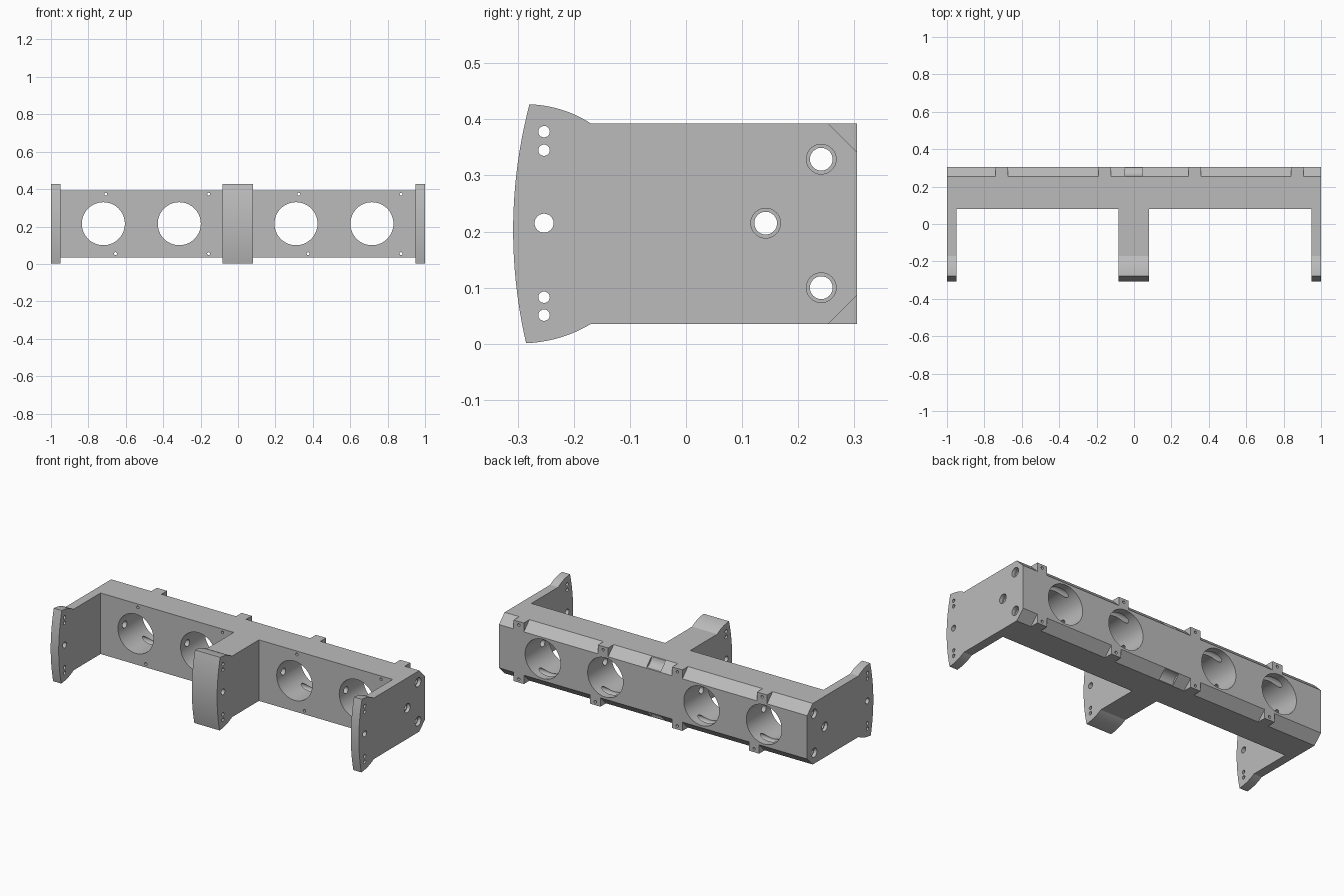
import bpy
import bmesh
from math import cos, sin, pi, radians
from mathutils import Matrix, Vector

if "Cube" in bpy.data.objects:
    bpy.data.objects.remove(bpy.data.objects["Cube"])

grey = bpy.data.materials.new("plain grey")
grey.use_nodes = True
COLOUR = (0.5, 0.5, 0.5, 1)
grey.diffuse_color = COLOUR
grey.node_tree.nodes["Principled BSDF"].inputs["Base Color"].default_value = COLOUR


def prism(name, base, step):
    """Extrude a closed loop of 3D points along a vector."""
    bm = bmesh.new()
    face = bm.faces.new([bm.verts.new(p) for p in base])
    ext = bmesh.ops.extrude_face_region(bm, geom=[face])
    moved = [g for g in ext["geom"] if isinstance(g, bmesh.types.BMVert)]
    bmesh.ops.translate(bm, verts=moved, vec=Vector(step))
    bmesh.ops.recalc_face_normals(bm, faces=bm.faces)
    mesh = bpy.data.meshes.new(name)
    bm.to_mesh(mesh)
    bm.free()
    mesh.materials.append(grey)
    obj = bpy.data.objects.new(name, mesh)
    bpy.context.collection.objects.link(obj)
    return obj


def combine(target, tool, operation="DIFFERENCE"):
    """Apply one boolean and discard the tool."""
    tool.hide_render = True
    mod = target.modifiers.new("shape", "BOOLEAN")
    mod.operation, mod.solver, mod.object = operation, "EXACT", tool
    bpy.context.view_layer.objects.active = target
    bpy.ops.object.modifier_apply(modifier=mod.name)
    bpy.data.objects.remove(tool)


def bore_y(x, z, r, sides):
    ring = [(x + r * cos(2 * pi * i / sides), -0.4, z + r * sin(2 * pi * i / sides))
            for i in range(sides)]
    combine(bracket, prism("bore", ring, (0, 0.8, 0)))


def bore_x(y, z, r, sides, x0=-1.1, x1=1.1):
    ring = [(x0, y + r * cos(2 * pi * i / sides), z + r * sin(2 * pi * i / sides))
            for i in range(sides)]
    combine(bracket, prism("bore", ring, (x1 - x0, 0, 0)))


def curve(a, b, c, n):
    """Quadratic curve through a, bending toward b, ending at c."""
    a, b, c = Vector(a), Vector(b), Vector(c)
    return [tuple(a * (1 - t) ** 2 + b * 2 * t * (1 - t) + c * t * t)
            for t in [i / n for i in range(n + 1)]]


BACK, FRONT, FACE = 0.305, -0.32, 0.08
TOP, BOTTOM, MID = 0.393, 0.035, 0.215

# Plan: long beam with three forward arms
plan = [(-1, BACK), (-1, FRONT), (-0.948, FRONT), (-0.948, FACE),
        (-0.084, FACE), (-0.084, FRONT), (0.08, FRONT), (0.08, FACE),
        (0.948, FACE), (0.948, FRONT), (1, FRONT), (1, BACK)]
bracket = prism("bracket_frame", [(x, y, -0.1) for x, y in plan], (0, 0, 0.7))

# Side profile: straight beam with flared, curved arm tips
profile = [(BACK, BOTTOM), (BACK, TOP)]
profile += curve((-0.17, TOP), (-0.218, 0.424), (-0.279, 0.427), 12)
profile += curve((-0.279, 0.427), (-0.334, MID), (-0.285, 0.001), 20)[1:]
profile += curve((-0.285, 0.001), (-0.222, 0.004), (-0.17, BOTTOM), 12)[1:]
combine(bracket, prism("side_profile", [(-1.1, y, z) for y, z in profile], (2.2, 0, 0)),
        "INTERSECT")

# Rear chamfers, interrupted by tabs, with a rounded notch in the middle
TAB = 0.033
for edge, inward, tabs in ((TOP, -1, (-0.707, -0.157, 0.325, 0.872)),
                           (BOTTOM, 1, (-0.655, -0.157, 0.375, 0.872))):
    starts = [-1.1] + [t + TAB for t in tabs]
    ends = [t - TAB for t in tabs] + [1.1]
    for a, b in zip(starts, ends):
        tri = [(a, BACK - 0.072, edge - inward * 0.02),
               (a, BACK + 0.02, edge + inward * 0.072),
               (a, BACK + 0.02, edge - inward * 0.02)]
        combine(bracket, prism("chamfer", tri, (b - a, 0, 0)))
    bore_x(BACK, edge, 0.05, 32, -0.047, 0.045)
    # Small screw holes through the tabs
    for t in tabs:
        bore_y(t, edge + inward * 0.02, 0.008, 12)

# Four large bores through the beam
for x in (-0.72, -0.314, 0.31, 0.716):
    bore_y(x, MID, 0.115, 64)

# Lengthwise rod holes with shallow counterbores at both ends
for y, z in ((0.241, 0.329), (0.142, MID), (0.241, 0.1)):
    bore_x(y, z, 0.0203, 32)
    for side in (-1, 1):
        bore_x(y, z, 0.0265, 32, side * 0.98, side * 1.1)

# Holes along the curved arm tips
bore_x(-0.253, MID, 0.017, 24)
for z in (0.378, 0.345, 0.083, 0.051):
    bore_x(-0.253, z, 0.0102, 20)

bpy.ops.object.select_all(action="DESELECT")
bracket.select_set(True)
bpy.context.view_layer.objects.active = bracket
bpy.ops.object.shade_smooth_by_angle(angle=radians(25))
